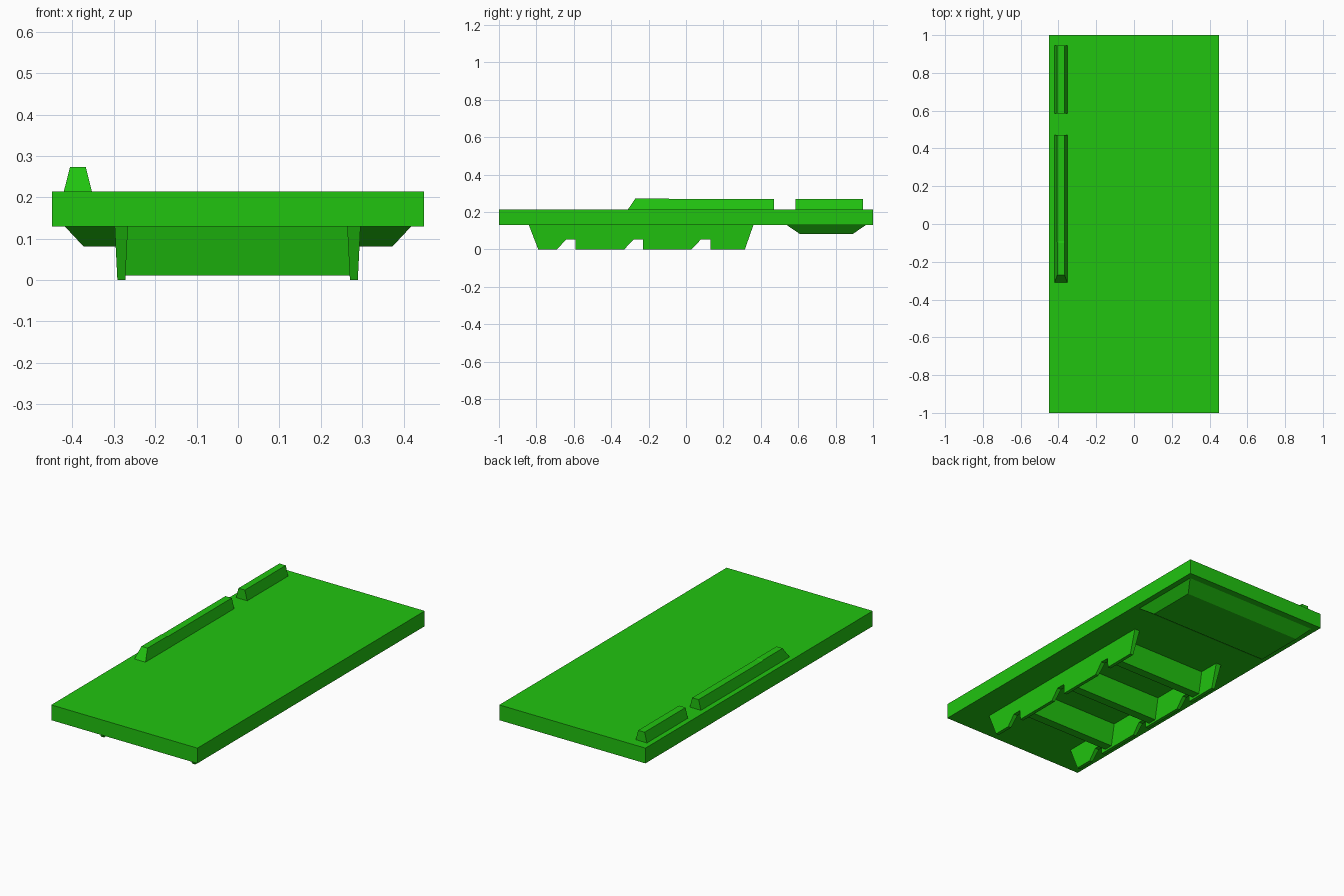
import bpy, bmesh

if "Cube" in bpy.data.objects:
    bpy.data.objects.remove(bpy.data.objects["Cube"])

green = bpy.data.materials.new("green")
green.diffuse_color = (0.015, 0.55, 0.005, 1)
green.use_nodes = True
green.node_tree.nodes["Principled BSDF"].inputs["Base Color"].default_value = green.diffuse_color


def prism(name, profile, xc, half_width):
    """Extrude a (y, z) side profile across x, with a half width that depends on z."""
    bm = bmesh.new()
    sides = [[bm.verts.new((xc + s * half_width(z), y, z)) for y, z in profile]
             for s in (-1, 1)]
    bm.faces.new(sides[0])
    bm.faces.new(sides[1][::-1])
    n = len(profile)
    for i in range(n):
        j = (i + 1) % n
        bm.faces.new((sides[0][i], sides[1][i], sides[1][j], sides[0][j]))
    bmesh.ops.recalc_face_normals(bm, faces=bm.faces)
    mesh = bpy.data.meshes.new(name)
    bm.to_mesh(mesh)
    bm.free()
    mesh.materials.append(green)
    obj = bpy.data.objects.new(name, mesh)
    bpy.context.collection.objects.link(obj)
    return obj


def taper(z0, w0, z1, w1):
    return lambda z: w0 + (w1 - w0) * (z - z0) / (z1 - z0)


BOTTOM, TOP = 0.129, 0.214

# Main slab
prism("slab", [(-1, BOTTOM), (1, BOTTOM), (1, TOP), (-1, TOP)], 0, lambda z: 0.45)

# Sight rails on the top, the long one with a ramped front
rail = taper(TOP, 0.034, 0.273, 0.019)
prism("long_rail", [(-0.31, TOP), (-0.27, 0.273), (-0.10, 0.273), (-0.09, 0.27),
                    (0.47, 0.27), (0.47, TOP)], -0.387, rail)
prism("short_rail", [(0.585, TOP), (0.585, 0.27), (0.945, 0.27), (0.945, TOP)],
      -0.387, rail)

# Notched runners underneath
notches = (-0.59, -0.23, 0.13)
outline = [(-0.84, BOTTOM), (-0.79, 0)]
for y in notches:
    outline += [(y - 0.10, 0), (y - 0.05, 0.053), (y, 0.053), (y, 0)]
outline += [(0.315, 0), (0.36, BOTTOM)]
for side, x in (("left", -0.282), ("right", 0.28)):
    prism(side + "_runner", outline, x, taper(0, 0.0095, BOTTOM, 0.016))

# Cross ribs between the runners, one behind each notch
for i, y in enumerate(notches):
    prism(f"cross_rib_{i + 1}", [(y, BOTTOM), (y + 0.03, 0.011), (y + 0.08, 0.011),
                                 (y + 0.11, BOTTOM)], 0, lambda z: 0.28)

# Shallow tapered block under the back end
prism("rear_block", [(0.54, BOTTOM), (0.61, 0.081), (0.89, 0.081), (0.96, BOTTOM)],
      0, taper(0.081, 0.373, BOTTOM, 0.418))
